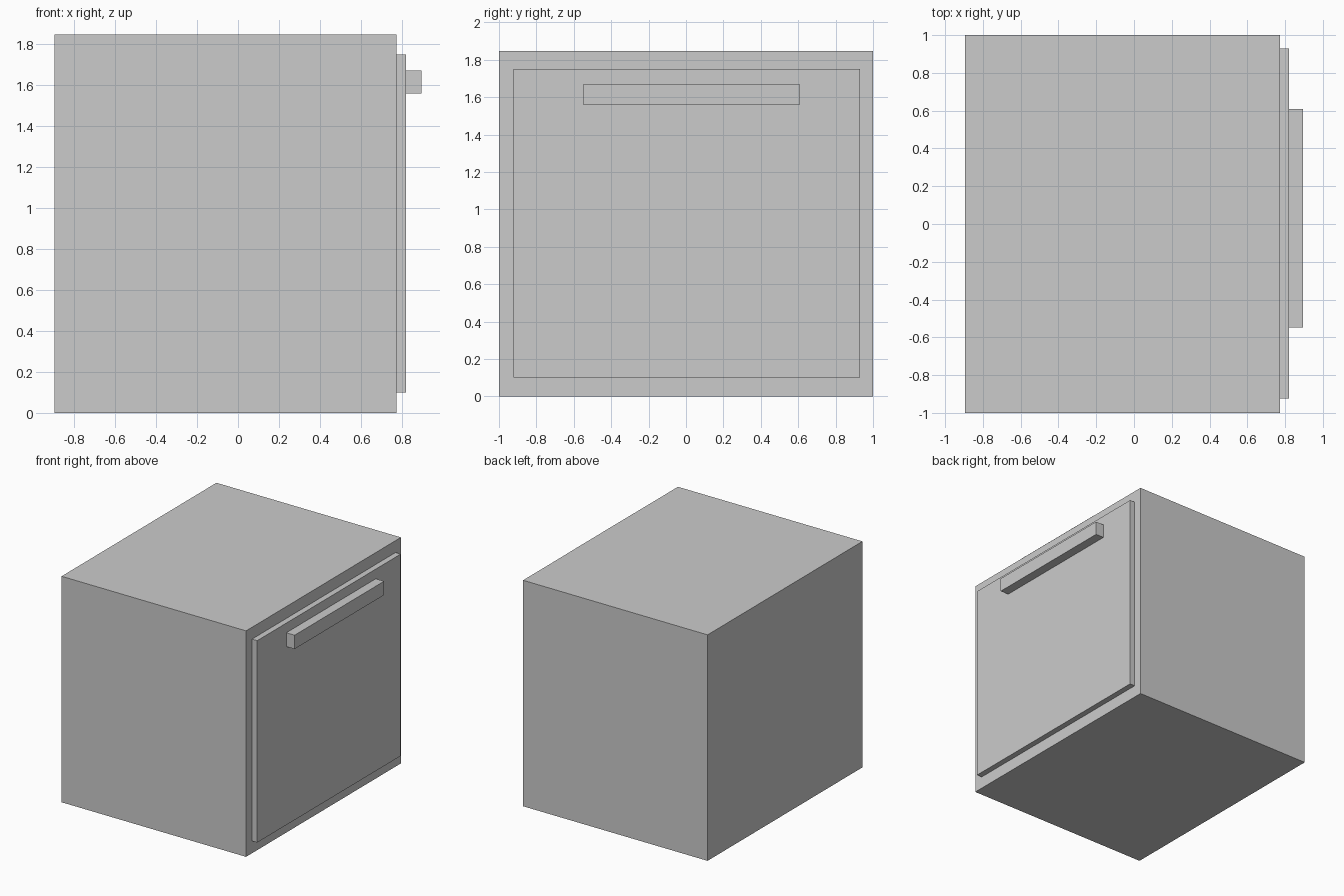
import bpy
import bmesh
from mathutils import Vector

if "Cube" in bpy.data.objects:
    bpy.data.objects.remove(bpy.data.objects["Cube"])


def box(name, lo, hi):
    """Box spanning two opposite corners."""
    lo, hi = Vector(lo), Vector(hi)
    bm = bmesh.new()
    bmesh.ops.create_cube(bm, size=1)
    bmesh.ops.scale(bm, vec=hi - lo, verts=bm.verts)
    bmesh.ops.translate(bm, vec=(lo + hi) / 2, verts=bm.verts)
    return finish(name, bm)


def finish(name, bm):
    mesh = bpy.data.meshes.new(name)
    bm.to_mesh(mesh)
    bm.free()
    obj = bpy.data.objects.new(name, mesh)
    bpy.context.collection.objects.link(obj)
    return obj


# Cabinet, door panel and bar handle
box("cabinet", (-0.895, -1.0, 0.0), (0.773, 1.0, 1.847))
box("door", (0.773, -0.923, 0.10), (0.82, 0.93, 1.75))
box("handle", (0.82, -0.547, 1.558), (0.895, 0.608, 1.671))

# Dark control strip on the top edge: a flat panel whose face points down
bm = bmesh.new()
bmesh.ops.create_grid(bm, x_segments=1, y_segments=1, size=0.5)
bmesh.ops.scale(bm, vec=(0.233, 0.878, 1), verts=bm.verts)
bmesh.ops.translate(bm, vec=(0.6565, 0.002, 1.848), verts=bm.verts)
bmesh.ops.reverse_faces(bm, faces=bm.faces)
finish("control_strip", bm)
